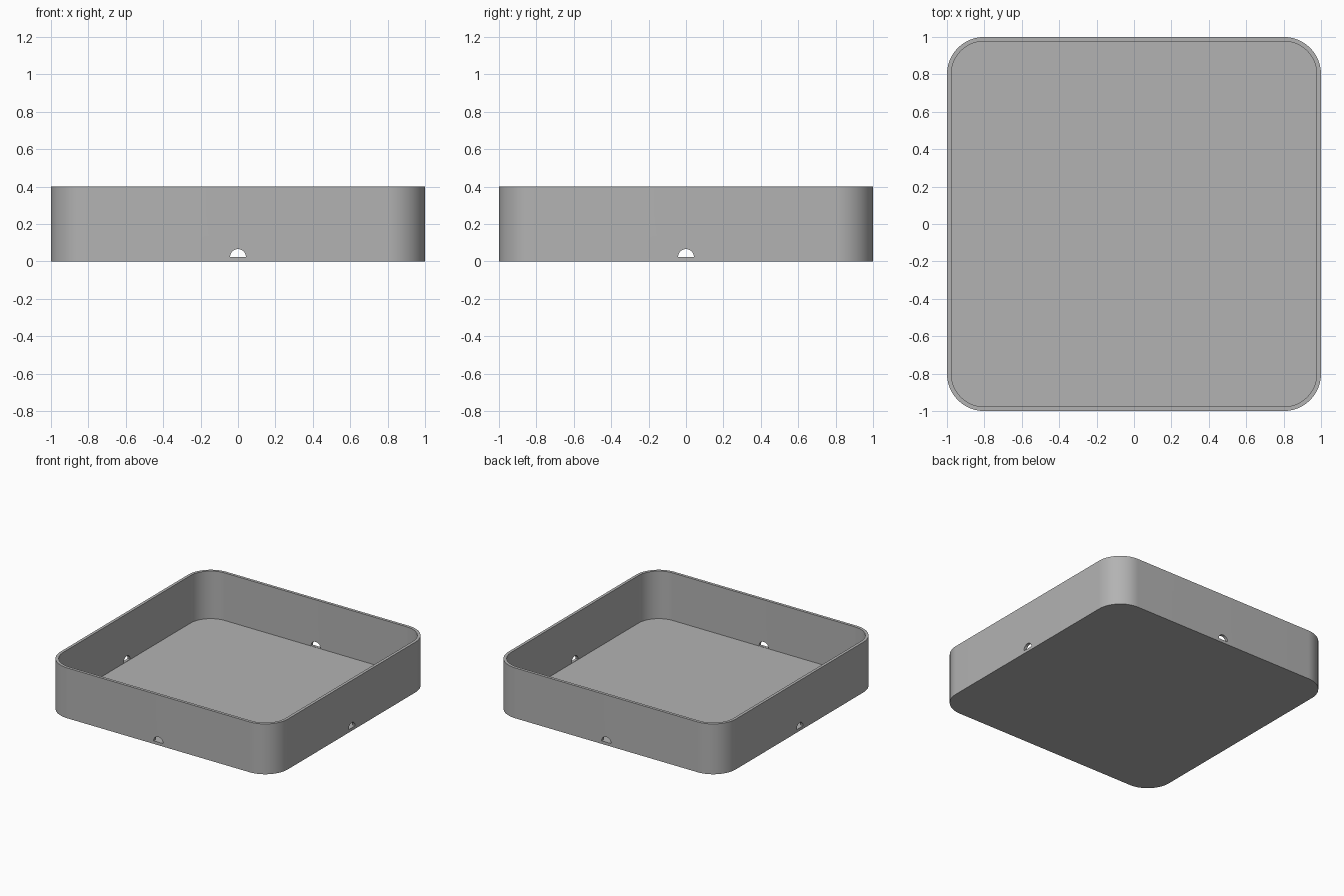
import bpy, bmesh, math

HEIGHT, WALL, FLOOR = 0.4, 0.023, 0.022
CORNER, HOLE = 0.2, 0.042

cube = bpy.data.objects.get("Cube")
if cube:
    bpy.data.objects.remove(cube, do_unlink=True)

grey = bpy.data.materials.new("light grey")
grey.use_nodes = True
colour = (0.45, 0.45, 0.45, 1)
grey.diffuse_color = colour
grey.node_tree.nodes["Principled BSDF"].inputs["Base Color"].default_value = colour


def rounded_square(half, radius, steps=24):
    """Outline of a square with rounded corners."""
    c = half - radius
    points = []
    for k, (sx, sy) in enumerate([(1, 1), (-1, 1), (-1, -1), (1, -1)]):
        for i in range(steps + 1):
            a = math.pi / 2 * (k + i / steps)
            points.append((sx * c + radius * math.cos(a), sy * c + radius * math.sin(a)))
    return points


def prism(name, bottom, top):
    """Solid between two matching rings of 3D points."""
    bm = bmesh.new()
    low = [bm.verts.new(p) for p in bottom]
    high = [bm.verts.new(p) for p in top]
    bm.faces.new(low)
    bm.faces.new(high)
    n = len(low)
    for i in range(n):
        j = (i + 1) % n
        bm.faces.new((low[i], low[j], high[j], high[i]))
    bmesh.ops.recalc_face_normals(bm, faces=bm.faces)
    mesh = bpy.data.meshes.new(name)
    bm.to_mesh(mesh)
    bm.free()
    mesh.materials.append(grey)
    obj = bpy.data.objects.new(name, mesh)
    bpy.context.collection.objects.link(obj)
    return obj


def cut(target, cutter):
    cutter.hide_render = True
    mod = target.modifiers.new(cutter.name, 'BOOLEAN')
    mod.operation, mod.solver, mod.object = 'DIFFERENCE', 'EXACT', cutter
    bpy.context.view_layer.objects.active = target
    bpy.ops.object.modifier_apply(modifier=mod.name)
    bpy.data.objects.remove(cutter, do_unlink=True)


# Open tray: outer block with the inside hollowed out
outer = rounded_square(1, CORNER)
inner = rounded_square(1 - WALL, CORNER - WALL)
tray = prism("tray", [(x, y, 0) for x, y in outer], [(x, y, HEIGHT) for x, y in outer])
cut(tray, prism("hollow", [(x, y, FLOOR) for x, y in inner],
                [(x, y, HEIGHT + 0.1) for x, y in inner]))

# Half-round cable holes just above the floor, through all four walls
arch = [(HOLE * math.cos(math.pi * i / 24), FLOOR + 0.002 + HOLE * math.sin(math.pi * i / 24))
        for i in range(25)]
cut(tray, prism("hole_front_back", [(u, -1.1, z) for u, z in arch], [(u, 1.1, z) for u, z in arch]))
cut(tray, prism("hole_sides", [(-1.1, u, z) for u, z in arch], [(1.1, u, z) for u, z in arch]))

# Smooth rounded corners, crisp rims
bpy.ops.object.select_all(action='DESELECT')
tray.select_set(True)
bpy.context.view_layer.objects.active = tray
bpy.ops.object.shade_smooth_by_angle(angle=math.radians(30))
